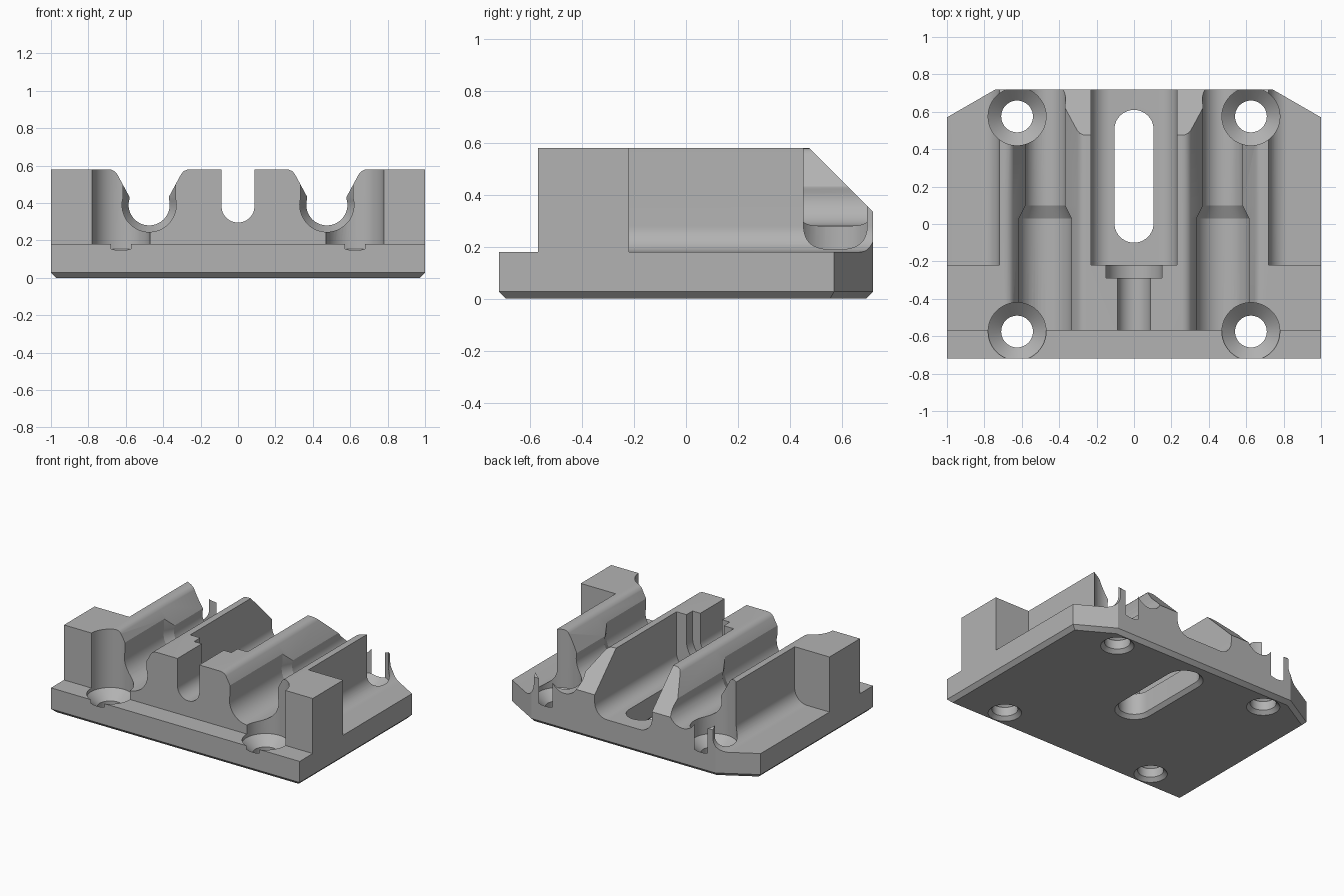
import bpy, bmesh, math

if "Cube" in bpy.data.objects:
    bpy.data.objects.remove(bpy.data.objects["Cube"], do_unlink=True)

grey = bpy.data.materials.new("plain grey")
grey.use_nodes = True
GREY = (0.45, 0.45, 0.45, 1)
grey.diffuse_color = GREY
grey.node_tree.nodes["Principled BSDF"].inputs["Base Color"].default_value = GREY


def loft(name, rings, bottom_chamfer=0):
    """Closed solid through matching rings of points."""
    bm = bmesh.new()
    loops = [[bm.verts.new(p) for p in ring] for ring in rings]
    n = len(loops[0])
    for a, b in zip(loops, loops[1:]):
        for i in range(n):
            j = (i + 1) % n
            bm.faces.new((a[i], a[j], b[j], b[i]))
    first = bm.faces.new(loops[0])
    bm.faces.new(loops[-1])
    bmesh.ops.recalc_face_normals(bm, faces=bm.faces)
    if bottom_chamfer:
        bmesh.ops.bevel(bm, geom=list(first.edges), offset=bottom_chamfer,
                        segments=1, affect='EDGES')
    mesh = bpy.data.meshes.new(name)
    bm.to_mesh(mesh)
    bm.free()
    obj = bpy.data.objects.new(name, mesh)
    obj.data.materials.append(grey)
    bpy.context.collection.objects.link(obj)
    return obj


def arc(cx, cz, r, start, end, steps=16):
    angles = [math.radians(start + (end - start) * i / steps) for i in range(steps + 1)]
    return [(cx + r * math.cos(a), cz + r * math.sin(a)) for a in angles]


def along_y(name, profile, y0, y1):
    return loft(name, [[(x, y, z) for x, z in profile] for y in (y0, y1)])


def boolean(target, cutter, operation='DIFFERENCE'):
    mod = target.modifiers.new(cutter.name, 'BOOLEAN')
    mod.operation = operation
    mod.solver = 'EXACT'
    mod.object = cutter
    bpy.context.view_layer.objects.active = target
    bpy.ops.object.modifier_apply(modifier=mod.name)
    bpy.data.objects.remove(cutter, do_unlink=True)


TOP = 0.8      # cutters rise above the block
FLOOR = 0.18   # top of the base plate

# Plate outline with cut back corners and a chamfered underside
outline = [(-1, -0.72), (1, -0.72), (1, 0.57), (0.74, 0.72), (-0.74, 0.72), (-1, 0.57)]
body = loft("carriage_block", [[(x, y, z) for x, y in outline] for z in (0, TOP)], 0.027)

# Side profile: front step and sloped back
side = [(-0.8, -0.1), (0.8, -0.1), (0.8, 0.255), (0.475, 0.58), (-0.57, 0.58),
        (-0.57, FLOOR), (-0.8, FLOOR)]
boolean(body, loft("side_profile", [[(x, y, z) for y, z in side] for x in (-1.2, 1.2)]),
        'INTERSECT')

# Wide centre channel with filleted floor
channel = ([(-0.23, TOP)] + arc(-0.13, 0.28, 0.1, 180, 270)
           + arc(0.13, 0.28, 0.1, 270, 360) + [(0.23, TOP)])
boolean(body, along_y("centre_channel", channel, -0.22, 0.9))

# Stepped round-bottomed slots leading to the front
for r, z, y0, y1 in ((0.15, 0.385, -0.29, -0.2), (0.088, 0.383, -0.8, -0.25)):
    slot = [(-r, TOP)] + arc(0, z, r, 180, 360, 24) + [(r, TOP)]
    boolean(body, along_y("front_slot", slot, y0, y1))


def groove(cx, y, r, neck):
    """Round groove with a flared, softened mouth."""
    right = [(neck, 0.385 + (0.175 - neck) * 1.857 - 0.005)]
    right += [(0.172, 0.556), (0.185, 0.57), (0.203, 0.578), (0.22, 0.58), (0.22, TOP)]
    half = math.degrees(math.acos(min(1, neck / r)))
    bottom = arc(0, 0.39, r, 180 - half if half else 180, 360 + half, 28)
    right[0] = (neck, 0.562 - (0.175 - neck) * 1.857)
    left = [(-x, z) for x, z in reversed(right)]
    return [(cx + x, y, z) for x, z in left + bottom + right]


for s in (-1, 1):
    # Long groove, narrowing toward the back
    stations = ((-0.9, 0.145, 0.14), (0.03, 0.145, 0.14), (0.1, 0.11, 0.105), (0.9, 0.11, 0.105))
    boolean(body, loft("long_groove", [groove(s * 0.475, *st) for st in stations]))

    # Outer pocket with a fillet along its inner wall
    pocket = [(0.72, TOP)] + arc(0.82, 0.28, 0.1, 180, 270) + [(1.2, FLOOR), (1.2, TOP)]
    boolean(body, along_y("outer_pocket", [(s * x, z) for x, z in pocket], -0.22, 0.9))

    # Countersunk screw holes
    for y in (-0.575, 0.575):
        steps = ((0.135, -0.025), (0.085, 0.025), (0.085, 0.09), (0.155, 0.155), (0.155, TOP))
        rings = [[(px, py, z) for px, py in arc(s * 0.625, y, r, 0, 352.5, 47)]
                 for r, z in steps]
        boolean(body, loft("screw_hole", rings))

# Slot through the floor, chamfered underneath
rings = []
for r, z in ((0.155, -0.025), (0.105, 0.025), (0.105, 0.25)):
    stadium = arc(0, 0.505, r, 0, 180, 20) + arc(0, 0.005, r, 180, 360, 20)
    rings.append([(x, y, z) for x, y in stadium])
boolean(body, loft("floor_slot", rings))

# Smooth curves, crisp edges
bpy.ops.object.select_all(action='DESELECT')
body.select_set(True)
bpy.context.view_layer.objects.active = body
bpy.ops.object.shade_smooth_by_angle(angle=math.radians(25))
